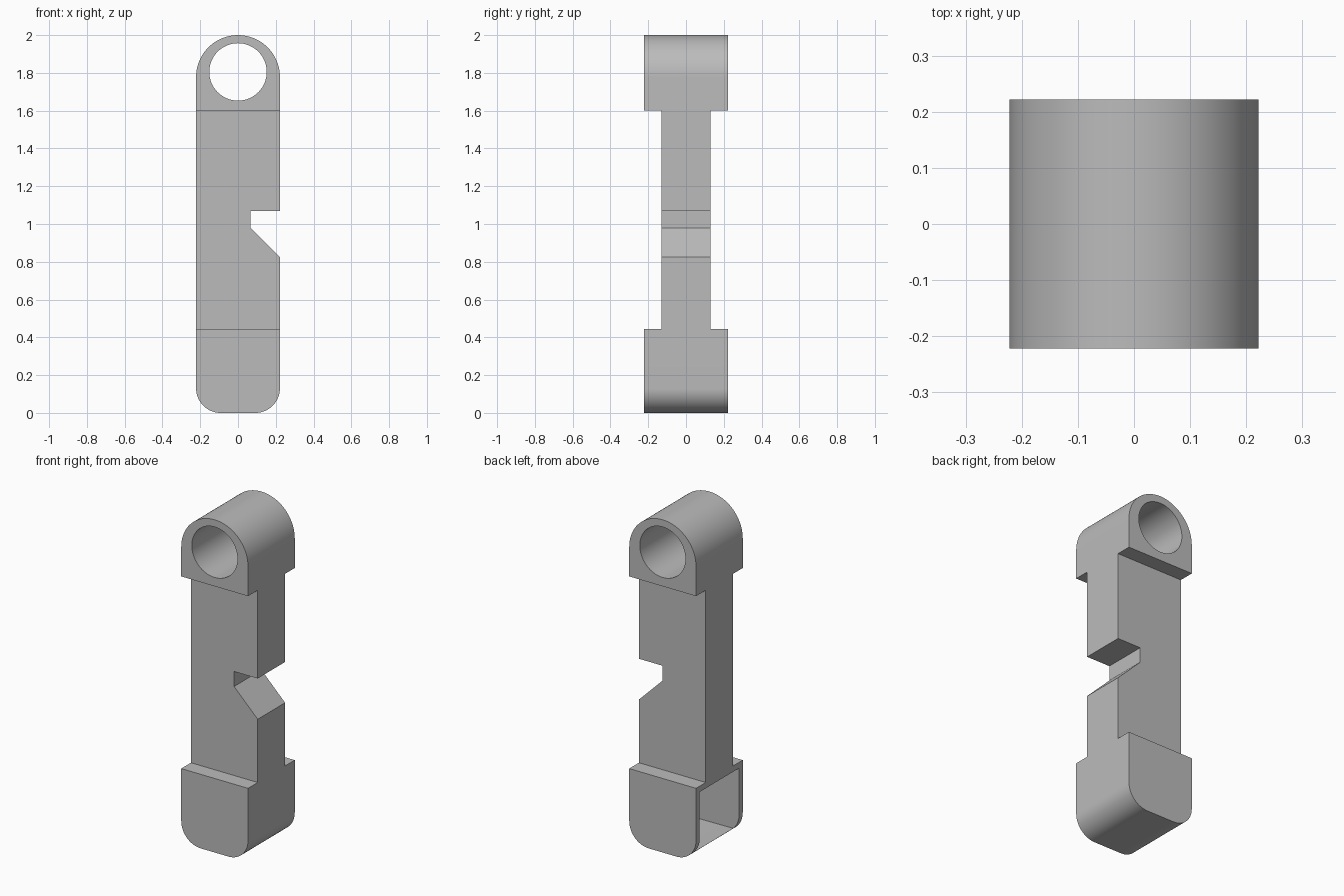
import bpy
import bmesh
from math import pi, sin, cos, radians

cube = bpy.data.objects.get("Cube")
if cube:
    bpy.data.objects.remove(cube, do_unlink=True)

W = 0.222        # half width of the body and the two end blocks
WEB = 0.13       # half depth of the thin middle web

grey = bpy.data.materials.new("plain grey")
grey.use_nodes = True
grey.diffuse_color = (0.5, 0.5, 0.5, 1)
grey.node_tree.nodes["Principled BSDF"].inputs["Base Color"].default_value = (0.5, 0.5, 0.5, 1)


def arc(cx, cz, r, start, end, steps):
    """Points of an arc in the x-z plane, angles in degrees."""
    angles = [radians(start + (end - start) * i / steps) for i in range(steps + 1)]
    return [(cx + r * cos(a), cz + r * sin(a)) for a in angles]


def extrude_profile(name, points, half_depth):
    """Solid made from an x-z outline, centred on y = 0."""
    bm = bmesh.new()
    face = bm.faces.new([bm.verts.new((x, -half_depth, z)) for x, z in points])
    moved = bmesh.ops.extrude_face_region(bm, geom=[face])["geom"]
    verts = [v for v in moved if isinstance(v, bmesh.types.BMVert)]
    bmesh.ops.translate(bm, verts=verts, vec=(0, 2 * half_depth, 0))
    bmesh.ops.recalc_face_normals(bm, faces=bm.faces)
    mesh = bpy.data.meshes.new(name)
    bm.to_mesh(mesh)
    bm.free()
    mesh.materials.append(grey)
    obj = bpy.data.objects.new(name, mesh)
    bpy.context.collection.objects.link(obj)
    return obj


def activate(obj):
    bpy.ops.object.select_all(action='DESELECT')
    obj.select_set(True)
    bpy.context.view_layer.objects.active = obj


def cut(obj, cutter):
    """Subtract the cutter from the part, then discard it."""
    cutter.hide_render = True
    mod = obj.modifiers.new("cut", 'BOOLEAN')
    mod.operation = 'DIFFERENCE'
    mod.solver = 'EXACT'
    mod.object = cutter
    activate(obj)
    bpy.ops.object.modifier_apply(modifier=mod.name)
    bpy.data.objects.remove(cutter, do_unlink=True)


# Top eye block: square below, half round above, with a bore through it
eye = extrude_profile("eye_block",
                      [(-W, 1.6), (W, 1.6)] + arc(0, 2 - W, W, 0, 180, 48), W)
cut(eye, extrude_profile("bore_cutter", arc(0, 1.805, 0.152, 0, 360, 64)[:-1], 0.4))

# Thin web with a hooked notch on one edge
web = extrude_profile("notched_web",
                      [(-W, 0.445), (W, 0.445), (W, 0.825), (0.065, 0.98),
                       (0.065, 1.07), (W, 1.07), (W, 1.6), (-W, 1.6)], WEB)

# Foot block with rounded lower edges, hollowed from one side
R = 0.13
foot = extrude_profile("foot_block",
                       [(W, 0.445), (-W, 0.445)]
                       + arc(R - W, R, R, 180, 270, 16)
                       + arc(W - R, R, R, 270, 360, 16), W)
wall = 0.035
cut(foot, extrude_profile("pocket_cutter",
                          [(W - wall, 0.41), (-0.4, 0.41), (-0.4, wall + 0.005)]
                          + arc(W - R, R, R - wall, 270, 360, 16), W - wall))

# Smooth the round surfaces, keep the edges sharp
for part in (eye, web, foot):
    activate(part)
    bpy.ops.object.shade_smooth_by_angle(angle=radians(30))
